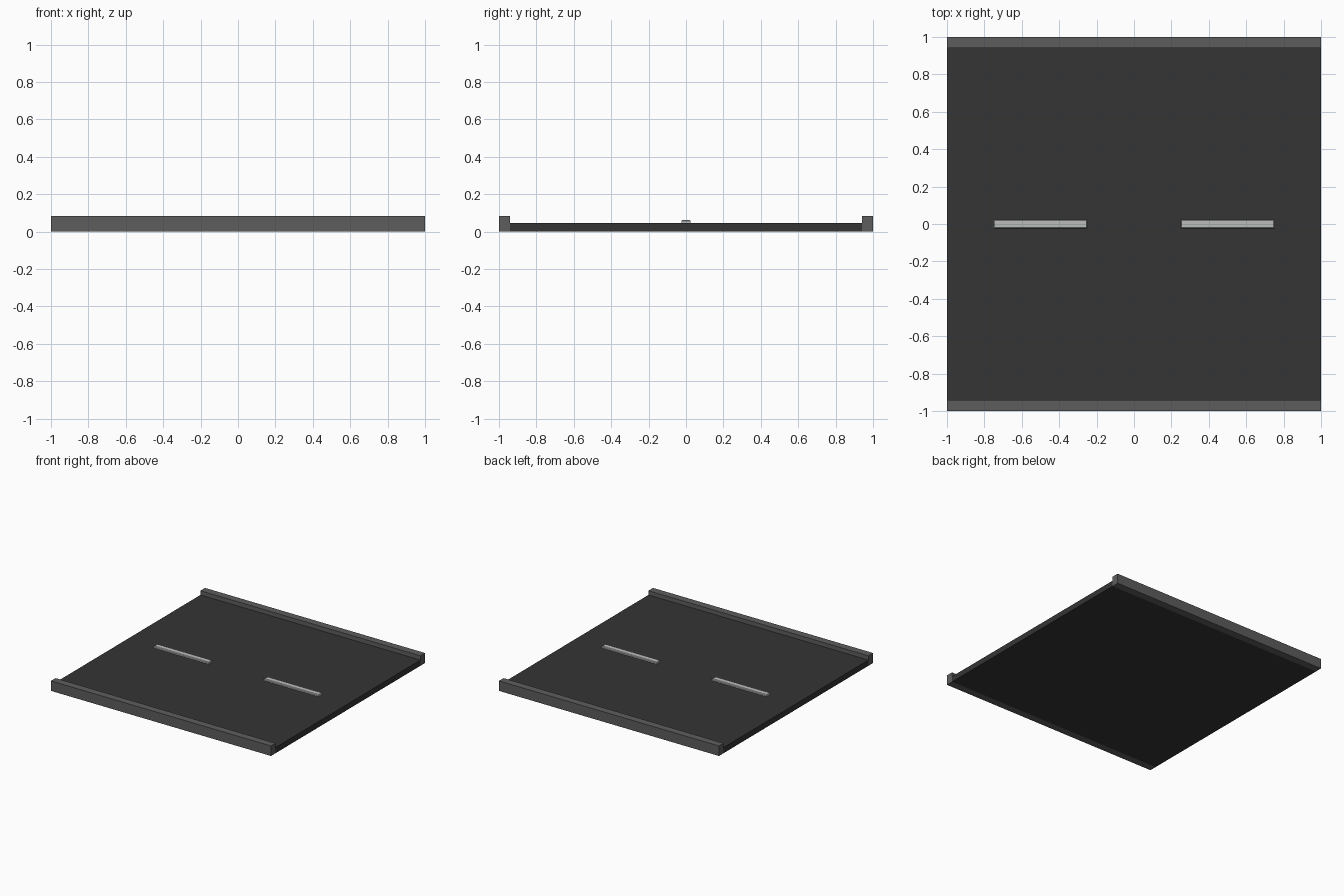
import bpy, bmesh

if "Cube" in bpy.data.objects:
    bpy.data.objects.remove(bpy.data.objects["Cube"])


def material(name, rgb):
    m = bpy.data.materials.new(name)
    m.diffuse_color = (*rgb, 1)
    m.use_nodes = True
    m.node_tree.nodes["Principled BSDF"].inputs["Base Color"].default_value = m.diffuse_color
    return m


def box(name, x, y, z, mat, bevel=0):
    """Box from (min, max) ranges, optionally with chamfered top edges."""
    bm = bmesh.new()
    bmesh.ops.create_cube(bm, size=1)
    for v in bm.verts:
        v.co = [r[0] if c < 0 else r[1] for c, r in zip(v.co, (x, y, z))]
    if bevel:
        top = [e for e in bm.edges if all(v.co.z == max(w.co.z for w in bm.verts) for v in e.verts)]
        bmesh.ops.bevel(bm, geom=top, offset=bevel, segments=1, affect='EDGES')
    mesh = bpy.data.meshes.new(name)
    bm.to_mesh(mesh)
    bm.free()
    mesh.materials.append(mat)
    obj = bpy.data.objects.new(name, mesh)
    bpy.context.collection.objects.link(obj)
    return obj


asphalt = material("asphalt", (0.035, 0.035, 0.035))
concrete = material("concrete", (0.11, 0.11, 0.11))
paint = material("paint", (0.5, 0.51, 0.5))

# Road surface
box("road_slab", (-1, 1), (-0.94, 0.94), (0, 0.047), asphalt)

# Raised curbs along front and back
box("front_curb", (-1, 1), (-1, -0.94), (0, 0.082), concrete)
box("back_curb", (-1, 1), (0.94, 1), (0, 0.082), concrete)

# Raised lane dashes
for side, x in (("left", -0.5), ("right", 0.5)):
    box(f"{side}_lane_dash", (x - 0.25, x + 0.25), (-0.025, 0.025),
        (0.044, 0.062), paint, bevel=0.005)
